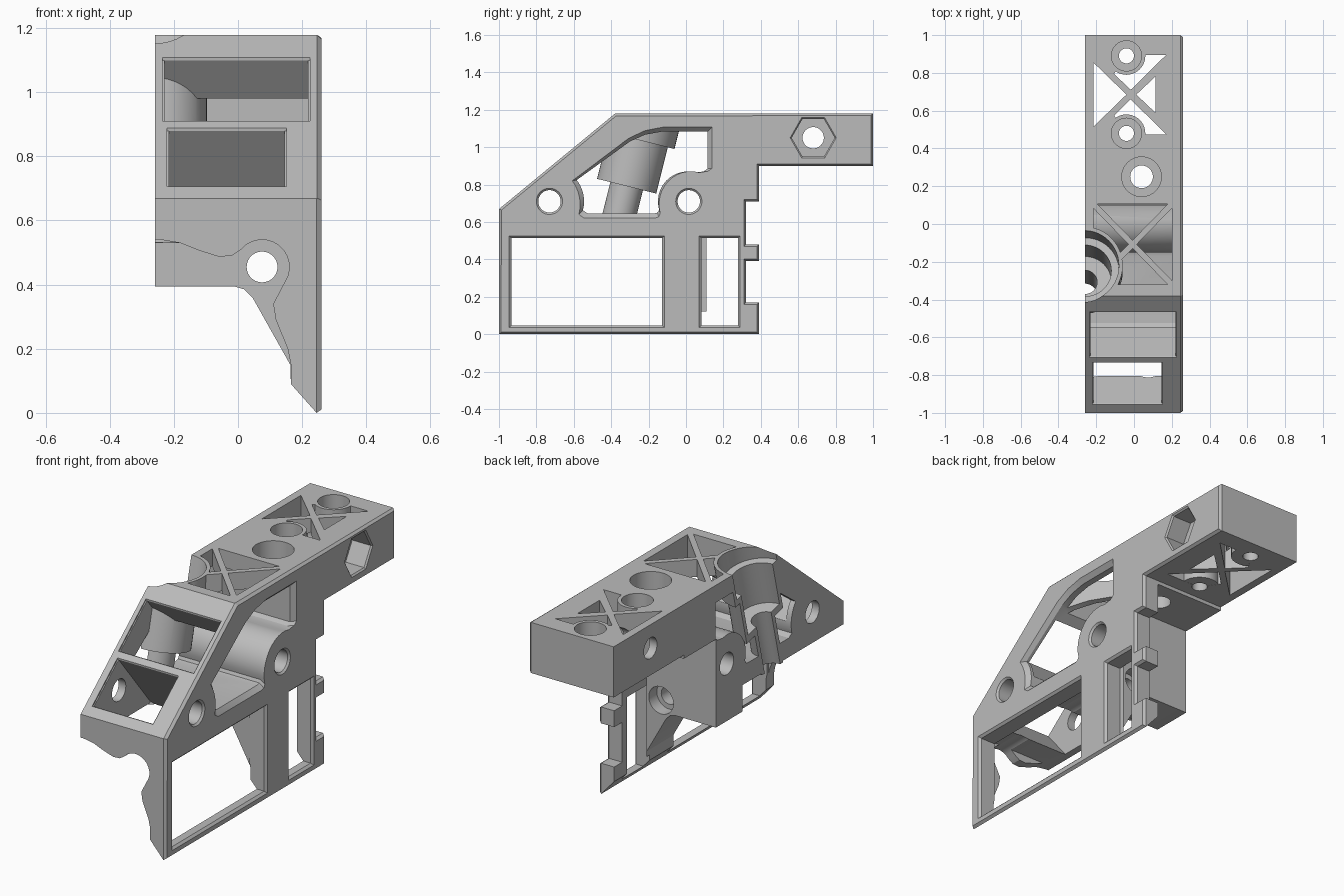
import bpy, bmesh
from math import sin, cos, radians
from mathutils import Vector, Matrix

default = bpy.data.objects.get("Cube")
if default:
    bpy.data.objects.remove(default, do_unlink=True)

grey = bpy.data.materials.new("plain grey")
grey.use_nodes = True
grey.diffuse_color = (0.5, 0.5, 0.5, 1)
grey.node_tree.nodes["Principled BSDF"].inputs["Base Color"].default_value = (0.5, 0.5, 0.5, 1)


def make_object(name, bm):
    bmesh.ops.recalc_face_normals(bm, faces=bm.faces)
    mesh = bpy.data.meshes.new(name)
    bm.to_mesh(mesh)
    bm.free()
    obj = bpy.data.objects.new(name, mesh)
    bpy.context.collection.objects.link(obj)
    mesh.materials.append(grey)
    return obj


def arc(cx, cy, r, a0, a1, n=12):
    steps = [radians(a0 + (a1 - a0) * i / n) for i in range(n + 1)]
    return [(cx + r * cos(a), cy + r * sin(a)) for a in steps]


def ring(cx, cy, r, n=40):
    return arc(cx, cy, r, 0, 360, n)[:-1]


def rect(a, b, c, d):
    return [(a, c), (b, c), (b, d), (a, d)]


def prism(name, pts, lo, hi, axis="x", flare=0.0, rim=0.0):
    """Loft a profile along an axis; flare widens the far end, rim chamfers it."""
    place = {"x": lambda u, v, w: (w, u, v),
             "y": lambda u, v, w: (u, w, v),
             "z": lambda u, v, w: (u, v, w)}[axis]
    layers = [(pts, lo), (pts, hi)]
    if flare:
        wide = []
        spans = [(min(c), max(c)) for c in zip(*pts)]
        for p in pts:
            wide.append([(a + b) / 2 + (k - (a + b) / 2) * (b - a + 2 * flare) / (b - a)
                         for k, (a, b) in zip(p, spans)])
        layers.append((wide, hi + flare))
    bm = bmesh.new()
    loops = [[bm.verts.new(place(u, v, w)) for u, v in layer] for layer, w in layers]
    for low, high in zip(loops, loops[1:]):
        for i in range(len(low)):
            bm.faces.new((low[i - 1], low[i], high[i], high[i - 1]))
    bm.faces.new(loops[0])
    end = bm.faces.new(loops[-1])
    if rim:
        bmesh.ops.recalc_face_normals(bm, faces=bm.faces)
        bmesh.ops.inset_region(bm, faces=[end], thickness=rim, depth=rim)
    return make_object(name, bm)


def combine(target, other, operation="DIFFERENCE"):
    mod = target.modifiers.new("combine", "BOOLEAN")
    mod.operation, mod.object, mod.solver = operation, other, "EXACT"
    bpy.ops.object.select_all(action="DESELECT")
    bpy.context.view_layer.objects.active = target
    target.select_set(True)
    bpy.ops.object.modifier_apply(modifier=mod.name)
    bpy.data.objects.remove(other, do_unlink=True)


def cut(pts, lo, hi, axis="x", flare=0.0):
    combine(body, prism("cutter", pts, lo, hi, axis, flare))


# Side outline with the clips at the rear
SIDE = [(-1, 0), (.39, 0), (.39, .17), (.32, .17), (.32, .39), (.39, .39),
        (.39, .48), (.32, .48), (.32, .71), (.39, .71), (.39, .9), (1, .9),
        (1, 1.18), (-.38, 1.18), (-1, .67)]
body = prism("frame_body", SIDE, -.26, .245, rim=.015)

# Clearance under the front, the middle block and the rear
UNDER = [(.165, .09), (.245, 0), (.25, -.1), (-.3, -.1)]
front_edge = [(-.3, .54), (-.24, .54), (-.18, .53), (-.12, .506), (-.06, .487), (-.02, .49)]
front_edge += arc(.075, .455, .085, 140, -35) + [(.11, .34), (.118, .29), (.155, .2), (.165, .15)]
cut(front_edge + UNDER, -1.1, -.12, "y")
cut([(-.3, .394), (-.01, .394), (.02, .385), (.045, .36), (.163, .15)] + UNDER, -.121, .111, "y")
cut([(-.3, .88), (.165, .88)] + UNDER, .11, .6, "y")

# Side windows and the large central pocket
cut(rect(-.933, -.127, .047, .513), 0, .248, flare=.014)
cut(rect(.082, .278, .047, .513), .164, .248, flare=.014)
pocket = arc(-.73, .71, .185, -15, 38) + [(-.3, 1.03), (-.22, 1.066), (-.13, 1.083), (.115, 1.083)]
pocket += [(.115, .885), (.095, .87)] + arc(.01, .71, .16, 75, 196)
pocket += [(-.152, .65), (-.17, .645), (-.525, .645)]
cut(pocket, -.3, .236, flare=.026)

# Sloped front windows, cut square to the slope
along = Vector((.62, .51)).normalized()
inward = Vector((along.y, -along.x))


def slope_window(y0, y1, x0, x1, depth):
    a, b = [Vector((y, .67 + (y + 1) * .51 / .62)) for y in (y0, y1)]
    out = inward * -.05
    cut([a + out, b + out, b + inward * depth, a + inward * depth], x0, x1)
    rim = along * .009
    cut([a - rim + out * .1, b + rim + out * .1,
         b + inward * .008, a + inward * .008], x0 - .006, x1 + .006)


slope_window(-.952, -.738, -.215, .145, .48)
slope_window(-.703, -.471, -.229, .219, .28)

# Cross-braced openings in the top
corners = [Vector(p) for p in rect(-.215, .2, -.32, .105)]
centre = sum(corners, Vector((0, 0))) / 4
for a, b in zip(corners, corners[1:] + corners[:1]):
    side = (b - a).normalized() * .022
    cut([a + side, b - side, centre + ((a + b) / 2 - centre).normalized() * .022], .95, 1.3, "z")
cut([(-.215, .855), (-.215, .515), (-.04, .685)], .8, 1.3, "z")
cut([(.115, .782), (.115, .588), (.012, .685)], .8, 1.3, "z")
for s in (-1, 1):
    opening = [(-.018, .025), (.17, .21), (-.04, .21), (-.105, .11)]
    cut([(x, .685 + s * y) for x, y in opening], .8, 1.3, "z")

# Screw bosses beside the rear brace
for y in (.48, .89):
    combine(body, prism("boss", ring(-.04, y, .1), .9005, 1.1795, "z"), "UNION")
    cut(ring(-.04, y, .04), .8, 1.3, "z")
    cut(ring(-.04, y, .08), 1.08, 1.3, "z")
cut(ring(.04, .25, .06), .8, 1.3, "z")
cut(ring(.04, .25, .105), 1.0, 1.3, "z")

# Cross holes, hexagon recess and the lengthwise hole
for y in (-.73, .015):
    cut(ring(y, .71, .06), -.4, .25, flare=.012)
cut(ring(.68, 1.05, .057), -.4, .4)
cut(ring(.68, 1.05, .115, 6), .14, .252, flare=.01)
cut(ring(.075, .455, .048), -.2, .2, "y")
cut(ring(.075, .455, .075), .04, .2, "y")

# Tilted stepped half tube on the open side
tilt = radians(14)
axis_dir = Vector((0, sin(tilt), cos(tilt)))
foot = Vector((-.26, -.39, .5))


def tilted_cylinder(r, h0, h1):
    bm = bmesh.new()
    bmesh.ops.create_cone(bm, cap_ends=True, segments=48, radius1=r, radius2=r, depth=h1 - h0)
    middle = foot + axis_dir * (h0 + h1) / 2
    bmesh.ops.transform(bm, verts=bm.verts,
                        matrix=Matrix.Translation(middle) @ Matrix.Rotation(-tilt, 4, "X"))
    return make_object("tube", bm)


for r, h0, h1 in ((.09, .01, .36), (.163, .3, .9), (.2, .555, .95)):
    combine(body, tilted_cylinder(r, h0, h1), "UNION")
for r, h0 in ((.065, -.2), (.14, .34), (.18, .59)):
    combine(body, tilted_cylinder(r, h0, 1.1))

# Trim the tube flush with the open side, the top, the slope and the underside
cut(rect(-1.1, 1.1, -.1, 2), -.6, -.2595)
cut([(-1.2, .5045), (-.38, 1.179), (1.2, 1.179), (1.2, 2), (-1.2, 2)], -.7, .7)
cut(rect(-.4, .16, -.2, .53), -.947, -.1215, "y")

# One colour, with sharp edges kept
body.data.materials.clear()
body.data.materials.append(grey)
for face in body.data.polygons:
    face.material_index = 0
bpy.ops.object.select_all(action="DESELECT")
bpy.context.view_layer.objects.active = body
body.select_set(True)
bpy.ops.object.shade_smooth_by_angle(angle=radians(25))
